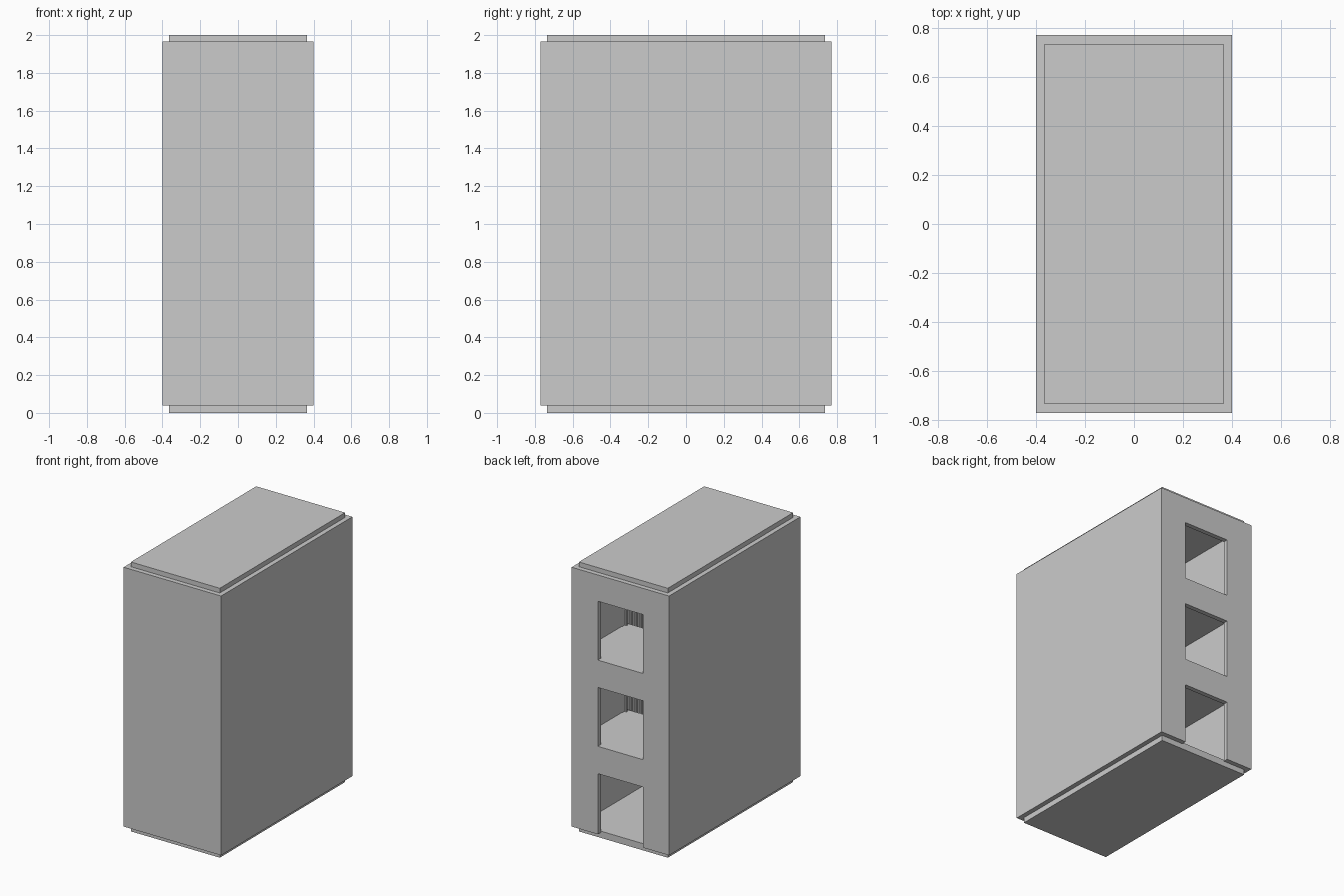
import bpy, bmesh

if "Cube" in bpy.data.objects:
    bpy.data.objects.remove(bpy.data.objects["Cube"])

WALL_X, WALL_Y = 0.40, 0.77       # outer half sizes
IN_X, IN_Y = 0.365, 0.735         # inner half sizes
STOREY = 0.64
FLOOR_TOP = 0.05
SLAB = 0.045


def finish(name, bm):
    bmesh.ops.recalc_face_normals(bm, faces=bm.faces)
    mesh = bpy.data.meshes.new(name)
    bm.to_mesh(mesh)
    bm.free()
    obj = bpy.data.objects.new(name, mesh)
    bpy.context.collection.objects.link(obj)
    return obj


def box(name, x0, x1, y0, y1, z0, z1):
    bm = bmesh.new()
    bmesh.ops.create_cube(bm, size=1)
    for v in bm.verts:
        v.co = (x1 if v.co.x > 0 else x0, y1 if v.co.y > 0 else y0, z1 if v.co.z > 0 else z0)
    return finish(name, bm)


def prism(name, pts, depth):
    """Extrude a closed 3D outline along a vector."""
    bm = bmesh.new()
    face = bm.faces.new([bm.verts.new(p) for p in pts])
    new = bmesh.ops.extrude_face_region(bm, geom=[face])["geom"]
    bmesh.ops.translate(bm, vec=depth, verts=[g for g in new if isinstance(g, bmesh.types.BMVert)])
    # extrusion leaves the starting cap in place, closing the solid
    if not face.is_valid:
        bmesh.ops.holes_fill(bm, edges=bm.edges)
    return finish(name, bm)


# Outer walls: three closed sides, and a back wall with three openings
Z0, Z1 = 0.04, 1.965
box("front_wall", -WALL_X, WALL_X, -WALL_Y, -IN_Y, Z0, Z1)
box("left_wall", -WALL_X, -IN_X, -IN_Y, IN_Y, Z0, Z1)
box("right_wall", IN_X, WALL_X, -IN_Y, IN_Y, Z0, Z1)
back = box("back_wall", -WALL_X, WALL_X, IN_Y, WALL_Y, Z0, Z1)
for i in range(3):
    bottom = 0.0 if i == 0 else FLOOR_TOP + STOREY * i + 0.003
    cut = box("opening_cutter", -0.185, 0.185, 0.6, 0.9, bottom, 0.49 + STOREY * i)
    cut.hide_render = True
    cut.hide_set(True)
    mod = back.modifiers.new("opening", "BOOLEAN")
    mod.operation = "DIFFERENCE"
    mod.solver = "EXACT"
    mod.object = cut

# Apply the openings and remove the cutters
bpy.context.view_layer.update()
evaluated = back.evaluated_get(bpy.context.evaluated_depsgraph_get())
cut_mesh = bpy.data.meshes.new_from_object(evaluated)
back.modifiers.clear()
back.data = cut_mesh
for o in [o for o in bpy.data.objects if o.name.startswith("opening_cutter")]:
    bpy.data.objects.remove(o)

# Ground slab and roof slab
box("ground_slab", -IN_X, IN_X, -IN_Y, IN_Y, 0, FLOOR_TOP)
box("roof_slab", -IN_X, IN_X, -IN_Y, IN_Y, 1.945, 2.0)

# Upper floors: L-shaped, leaving a stairwell beside the right wall
WELL_Y = 0.23
for i in (1, 2):
    z = FLOOR_TOP + STOREY * i - SLAB
    prism("upper_floor", [(-IN_X, -IN_Y, z), (0, -IN_Y, z), (0, WELL_Y, z),
                          (IN_X, WELL_Y, z), (IN_X, IN_Y, z), (-IN_X, IN_Y, z)], (0, 0, SLAB))

# Stair flights climbing to each upper floor, with balusters
STEPS = 12
RUN = 0.70 / STEPS
RISE = STOREY / STEPS
for i in range(2):
    base = FLOOR_TOP + STOREY * i
    y0 = WELL_Y - 0.70
    pts = [(0.02, y0, base)]
    for s in range(STEPS):
        pts += [(0.02, y0 + s * RUN, base + (s + 1) * RISE),
                (0.02, y0 + (s + 1) * RUN, base + (s + 1) * RISE)]
    pts += [(0.02, WELL_Y, base + STOREY - 0.1), (0.02, y0 + 2 * RUN, base)]
    prism("stair_flight", pts, (0.34, 0, 0))
    for s in range(STEPS):
        y, z = y0 + (s + 0.5) * RUN, base + (s + 1) * RISE
        for x in (0.03, 0.35):
            box("baluster", x - 0.006, x + 0.006, y - 0.006, y + 0.006, z, z + 0.2)
